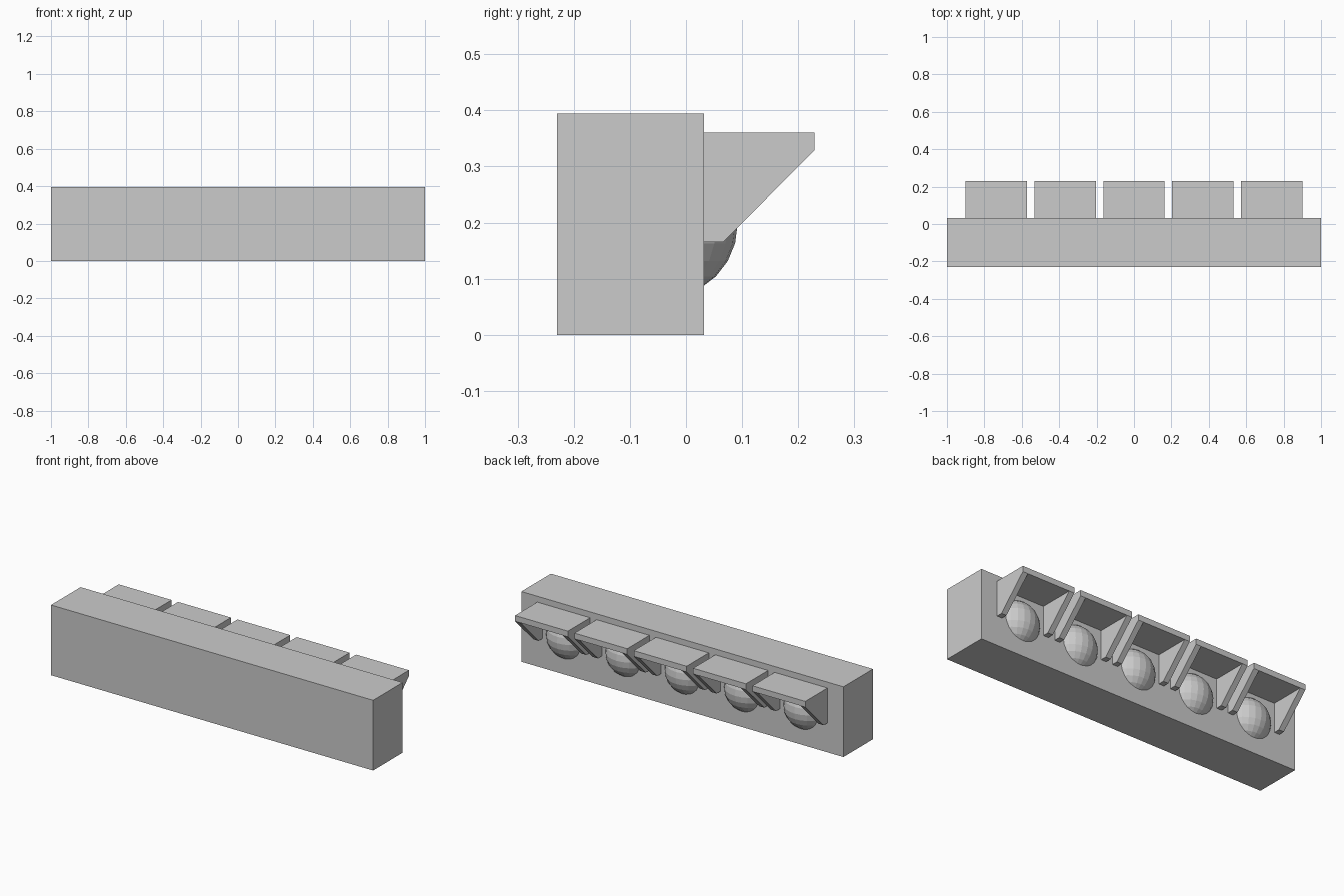
import bpy, bmesh
from mathutils import Matrix

if "Cube" in bpy.data.objects:
    bpy.data.objects.remove(bpy.data.objects["Cube"])

BACK = 0.032          # plane of the housing the lamps sit on
MID_Z = 0.197


def finish(name, bm):
    bmesh.ops.recalc_face_normals(bm, faces=bm.faces)
    me = bpy.data.meshes.new(name)
    bm.to_mesh(me)
    bm.free()
    ob = bpy.data.objects.new(name, me)
    bpy.context.collection.objects.link(ob)
    return ob


def add_prism(bm, profile, x0, x1):
    """Extrude a (y, z) profile along x."""
    face = bm.faces.new([bm.verts.new((x0, y, z)) for y, z in profile])
    ext = bmesh.ops.extrude_face_region(bm, geom=[face])
    verts = [g for g in ext["geom"] if isinstance(g, bmesh.types.BMVert)]
    bmesh.ops.translate(bm, verts=verts, vec=(x1 - x0, 0, 0))


# Housing block
bm = bmesh.new()
add_prism(bm, [(-0.23, 0), (BACK, 0), (BACK, 0.394), (-0.23, 0.394)], -1, 1)
finish("housing", bm)

TOP, LIP, FRONT = 0.361, 0.329, 0.229
HALF, WALL = 0.164, 0.032
cheek = [(BACK, LIP), (BACK, 0.165), (0.066, 0.165), (FRONT, LIP)]
roof = [(BACK, LIP), (FRONT, LIP), (FRONT, TOP), (BACK, TOP)]

for i in range(5):
    cx = (i - 2) * 0.3685

    # Visor: roof plate with two sloping cheeks
    bm = bmesh.new()
    add_prism(bm, roof, cx - HALF, cx + HALF)
    add_prism(bm, cheek, cx - HALF, cx - HALF + WALL)
    add_prism(bm, cheek, cx + HALF - WALL, cx + HALF)
    bmesh.ops.remove_doubles(bm, verts=bm.verts, dist=1e-5)
    finish(f"visor_{i + 1}", bm)

    # Lamp lens: faceted sphere cut off at the housing face
    bm = bmesh.new()
    bmesh.ops.create_uvsphere(bm, u_segments=24, v_segments=12, radius=0.131,
                              matrix=Matrix.Translation((cx, -0.039, MID_Z)))
    bmesh.ops.bisect_plane(bm, geom=bm.verts[:] + bm.edges[:] + bm.faces[:],
                           plane_co=(0, BACK - 0.002, 0), plane_no=(0, 1, 0),
                           clear_inner=True)
    bmesh.ops.holes_fill(bm, edges=[e for e in bm.edges if e.is_boundary])
    finish(f"lamp_lens_{i + 1}", bm)
